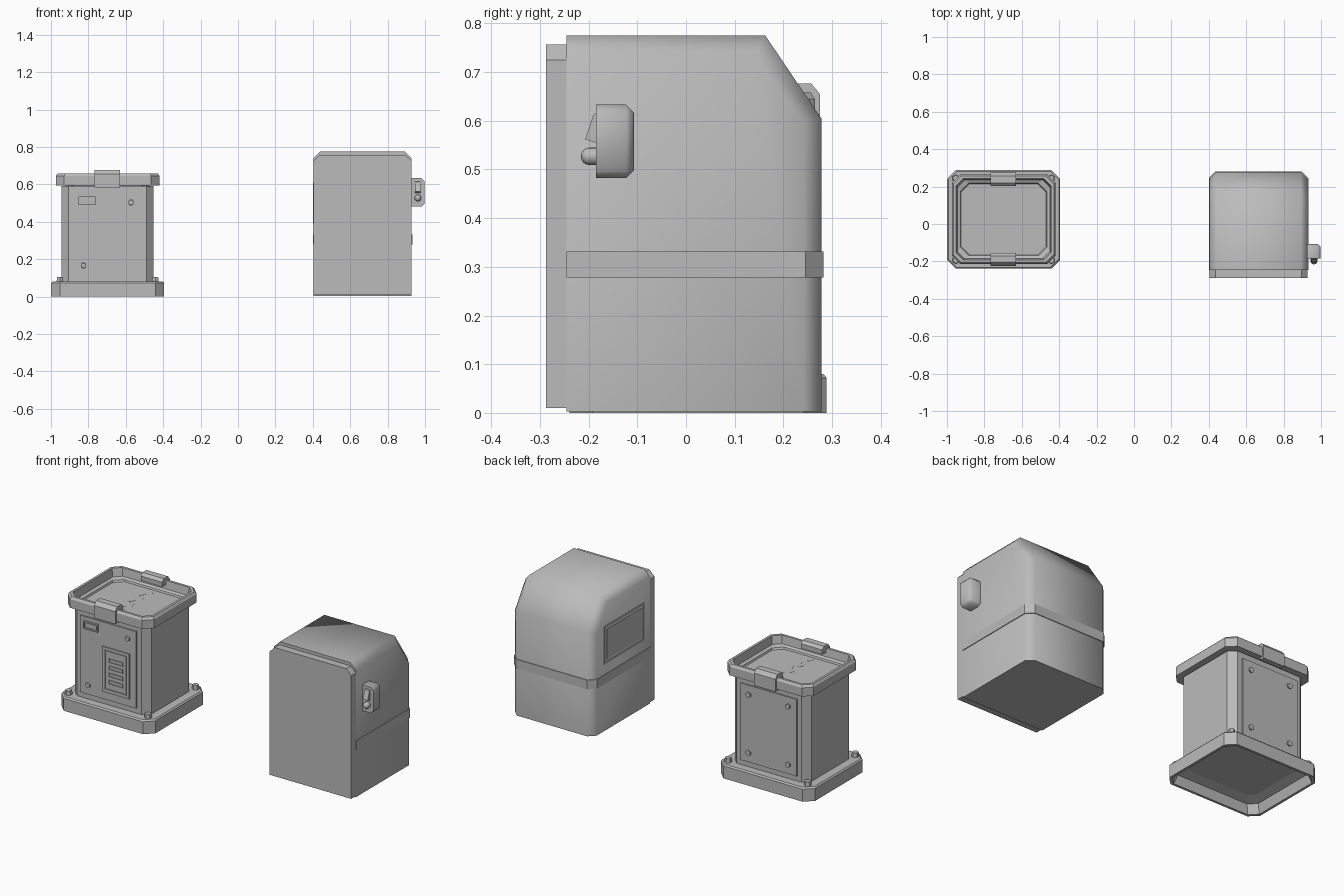
import bpy, bmesh, math
from mathutils import Matrix, Vector

cube = bpy.data.objects.get("Cube")
if cube:
    bpy.data.objects.remove(cube, do_unlink=True)

grey = bpy.data.materials.new("plain grey")
grey.use_nodes = True
grey.diffuse_color = (0.5, 0.5, 0.5, 1)
grey.node_tree.nodes["Principled BSDF"].inputs["Base Color"].default_value = (0.5, 0.5, 0.5, 1)

TX, TY = -0.697, 0.025        # bin centre
CX, CW = 0.666, 0.524         # cabinet centre and width


def finish(name, bm, smooth=None):
    bmesh.ops.recalc_face_normals(bm, faces=bm.faces)
    mesh = bpy.data.meshes.new(name)
    bm.to_mesh(mesh)
    bm.free()
    mesh.materials.append(grey)
    obj = bpy.data.objects.new(name, mesh)
    bpy.context.collection.objects.link(obj)
    if smooth:
        bpy.ops.object.select_all(action='DESELECT')
        obj.select_set(True)
        bpy.context.view_layer.objects.active = obj
        bpy.ops.object.shade_smooth_by_angle(angle=math.radians(smooth))
    return obj


def loft(name, sections):
    """Stack chamfered rectangles (half x, half y, chamfer, z) and cap both ends."""
    bm = bmesh.new()
    rings = []
    for hx, hy, c, z in sections:
        pts = []
        for sx, sy in ((1, 1), (-1, 1), (-1, -1), (1, -1)):
            pair = [(sx * hx, sy * (hy - c)), (sx * (hx - c), sy * hy)]
            pts += pair if sx * sy > 0 else pair[::-1]
        rings.append([bm.verts.new((TX + x, TY + y, z)) for x, y in pts])
    for a, b in zip(rings, rings[1:]):
        for i in range(8):
            j = (i + 1) % 8
            bm.faces.new((a[i], a[j], b[j], b[i]))
    bm.faces.new(rings[0])
    bm.faces.new(rings[-1])
    return finish(name, bm)


def prism(bm, profile, x0, x1):
    """Extrude a (y, z) profile along x."""
    face = bm.faces.new([bm.verts.new((x0, y, z)) for y, z in profile])
    out = bmesh.ops.extrude_face_region(bm, geom=[face])
    verts = [v for v in out["geom"] if isinstance(v, bmesh.types.BMVert)]
    bmesh.ops.translate(bm, verts=verts, vec=(x1 - x0, 0, 0))


def box(name, x, y, z, rot=0):
    """Box from ranges along the axes, optionally turned about z."""
    mid = Vector([sum(r) / 2 for r in (x, y, z)])
    size = Vector([r[1] - r[0] for r in (x, y, z)])
    bm = bmesh.new()
    bmesh.ops.create_cube(bm, size=1, matrix=Matrix.Translation(mid)
                          @ Matrix.Rotation(rot, 4, 'Z') @ Matrix.Diagonal(size).to_4x4())
    return finish(name, bm)


def frame(name, u, v, w, bar, axis):
    """Four bars around a rectangle; axis is the thin direction, w its range."""
    for a, b in (((u[0], u[0] + bar), v), ((u[1] - bar, u[1]), v),
                 (u, (v[0], v[0] + bar)), (u, (v[1] - bar, v[1]))):
        box(name, *((a, w, b) if axis == 'y' else (w, a, b)))


def bolt(name, loc, r, depth, sides=6, axis='Z'):
    bm = bmesh.new()
    turn = Matrix.Rotation(math.pi / 2, 4, 'X') if axis == 'Y' else Matrix()
    bmesh.ops.create_cone(bm, cap_ends=True, segments=sides, radius1=r, radius2=r * 0.85,
                          depth=depth, matrix=Matrix.Translation(loc) @ turn)
    finish(name, bm)


# Bin: hollow foot, body and basin rim
loft("bin_base", [(0.22, 0.185, 0.03, 0.065), (0.27, 0.235, 0.04, 0.05), (0.288, 0.25, 0.043, 0),
                  (0.302, 0.264, 0.047, 0), (0.302, 0.264, 0.047, 0.072), (0.295, 0.257, 0.045, 0.08)])
loft("bin_body", [(0.246, 0.21, 0.038, 0.07), (0.246, 0.21, 0.038, 0.59)])
loft("bin_rim", [(0.277, 0.24, 0.045, 0.595), (0.277, 0.24, 0.045, 0.645), (0.268, 0.231, 0.042, 0.658),
                 (0.254, 0.217, 0.038, 0.658), (0.247, 0.21, 0.038, 0.612), (0.231, 0.194, 0.045, 0.605),
                 (0.226, 0.189, 0.045, 0.592)])

# Small slots in the basin floor
for i in range(8):
    x = -0.709 if i % 2 else -0.679
    y = 0.18 - i * 0.045
    box("floor_slot", (x - 0.005, x + 0.005), (y - 0.019, y + 0.019), (0.59, 0.596),
        math.radians(18 if i % 2 == 0 else -18))

# Clips hooked over the rim, front and back
clip = [(0.25, 0.583), (0.25, 0.655), (0.232, 0.677), (0.195, 0.677), (0.179, 0.662), (0.179, 0.635),
        (0.22, 0.635), (0.22, 0.583)]
for side in (-1, 1):
    bm = bmesh.new()
    prism(bm, [(TY + side * y, z) for y, z in clip], -0.767, -0.63)
    finish("rim_clip", bm)
    # Panel on the body
    near = TY + side * 0.205
    far = TY + side * 0.217
    box("body_panel", (-0.88, -0.52), sorted((near, far)), (0.11, 0.556))
    screws = ((-0.572, 0.503), (-0.826, 0.166))
    if side > 0:
        screws += ((-0.572, 0.166), (-0.826, 0.503))
    for x, z in screws:
        bolt("panel_screw", (x, TY + side * 0.219, z), 0.017, 0.014, 6, 'Y')
    for sx in (-1, 1):
        bolt("base_bolt", (TX + sx * 0.255, TY + side * 0.218, 0.09), 0.021, 0.03)

# Front panel vent and indicator
face = TY - 0.217
box("vent_plate", (-0.735, -0.56), (face - 0.006, face), (0.155, 0.417))
frame("vent_border", (-0.718, -0.577), (0.172, 0.4), (face - 0.011, face), 0.006, 'y')
for z in (0.345, 0.304, 0.262, 0.22):
    frame("vent_slot", (-0.69, -0.6), (z - 0.012, z + 0.012), (face - 0.011, face), 0.005, 'y')
frame("indicator_frame", (-0.853, -0.762), (0.49, 0.535), (face - 0.012, face), 0.008, 'y')
box("indicator", (-0.848, -0.767), (face - 0.005, face), (0.495, 0.53))

# Cabinet: sloped back, chamfered everywhere but the front and the bottom
bm = bmesh.new()
prism(bm, [(-0.245, 0.003), (0.278, 0.003), (0.278, 0.605), (0.163, 0.775), (-0.245, 0.775)],
      CX - CW / 2, CX + CW / 2)


def free_edge(e):
    return not any(all(abs(v.co[k] - lim) < 0.001 for v in e.verts) for k, lim in ((1, -0.245), (2, 0.003)))


bmesh.ops.bevel(bm, geom=[e for e in bm.edges if free_edge(e) and e.calc_face_angle() > 1.2],
                offset=0.036, segments=1, affect='EDGES')
finish("cabinet_body", bm, 62)


def panel(name, pts, axis_vec):
    """Flat outline pushed along a vector."""
    bm = bmesh.new()
    f = bm.faces.new([bm.verts.new(p) for p in pts])
    out = bmesh.ops.extrude_face_region(bm, geom=[f])
    bmesh.ops.translate(bm, vec=axis_vec, verts=[v for v in out["geom"] if isinstance(v, bmesh.types.BMVert)])
    finish(name, bm)


# Door with clipped upper corners
h = CW / 2
panel("cabinet_door", [(CX + x, -0.288, z) for x, z in
      ((-h, 0.01), (h, 0.01), (h, 0.725), (h - 0.033, 0.757), (0.033 - h, 0.757), (-h, 0.725))], (0, 0.045, 0))
# Band around sides and back
b = h + 0.004
panel("cabinet_band", [(CX + x, y, 0.278) for x, y in
      ((-b, -0.245), (b, -0.245), (b, 0.245), (b - 0.037, 0.282), (0.037 - b, 0.282), (-b, 0.245))], (0, 0, 0.053))

# Framed panel on the right-hand side
side_x = CX - h
frame("side_panel_frame", (-0.195, 0.175), (0.39, 0.61), (side_x - 0.004, side_x + 0.01), 0.012, 'x')
box("side_panel", (side_x - 0.002, side_x + 0.01), (-0.172, 0.152), (0.413, 0.587))

# Switch box with rocker and round button
bm = bmesh.new()
prism(bm, [(-0.185, 0.482), (-0.107, 0.482), (-0.107, 0.633), (-0.185, 0.633)], 0.925, 0.998)
bmesh.ops.bevel(bm, geom=[e for e in bm.edges if any(v.co.y > -0.15 for v in e.verts)
                          and not all(v.co.x < 0.93 for v in e.verts)],
                offset=0.016, segments=1, affect='EDGES')
finish("switch_box", bm, 50)
bm = bmesh.new()
prism(bm, [(-0.18, 0.62), (-0.19, 0.613), (-0.207, 0.562), (-0.18, 0.553)], 0.946, 0.977)
finish("rocker_switch", bm)
bm = bmesh.new()
bmesh.ops.create_uvsphere(bm, u_segments=16, v_segments=8, radius=0.018,
                          matrix=Matrix.Translation((0.962, -0.198, 0.527)))
bmesh.ops.create_cone(bm, cap_ends=True, segments=16, radius1=0.018, radius2=0.018, depth=0.02,
                      matrix=Matrix.Translation((0.962, -0.188, 0.527)) @ Matrix.Rotation(math.pi / 2, 4, 'X'))
finish("round_button", bm, 40)
